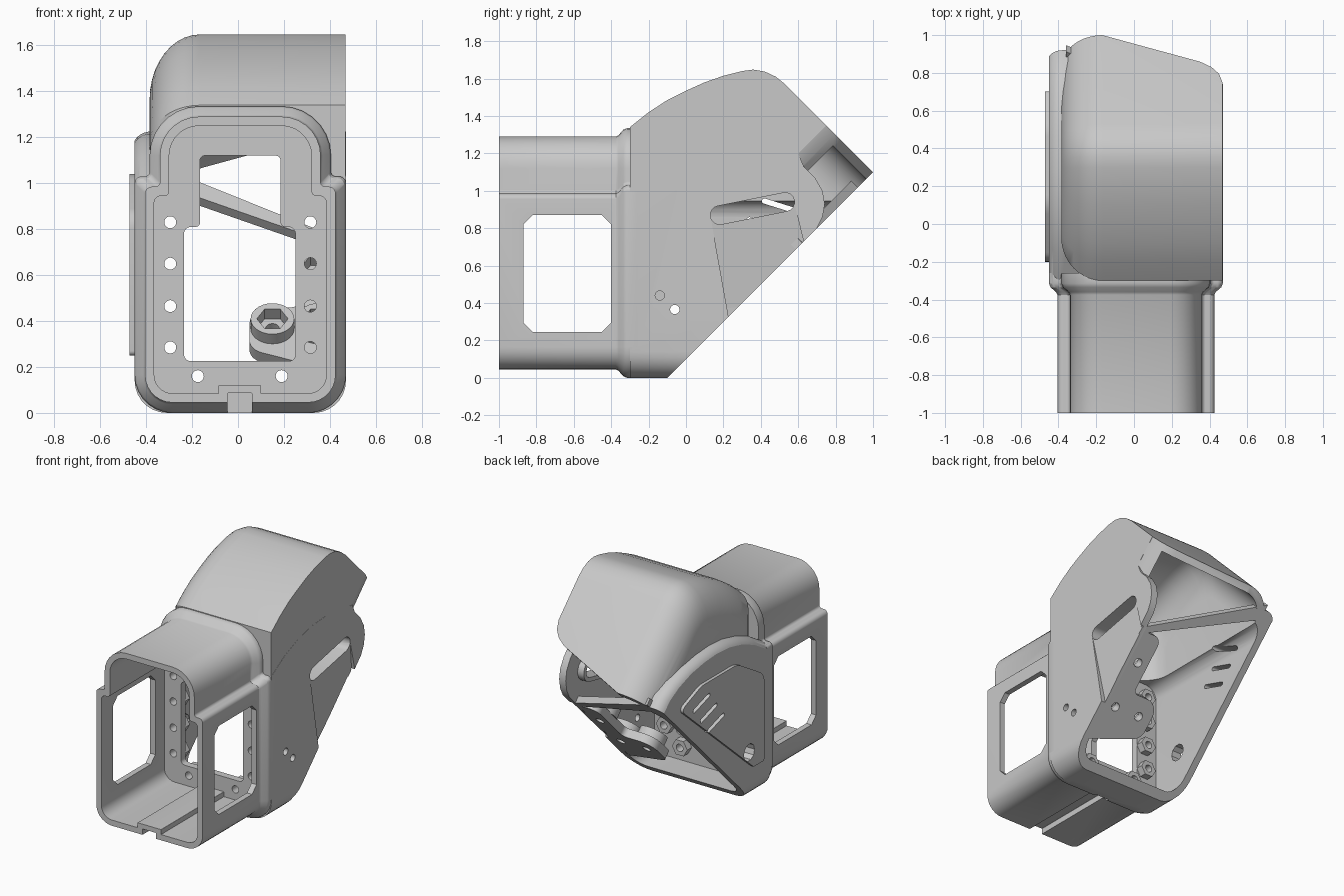
import bpy, bmesh, math
from mathutils import Vector

if "Cube" in bpy.data.objects:
    bpy.data.objects.remove(bpy.data.objects["Cube"], do_unlink=True)

grey = bpy.data.materials.new("light_grey")
grey.use_nodes = True
grey.diffuse_color = (0.58, 0.58, 0.58, 1)
grey.node_tree.nodes["Principled BSDF"].inputs["Base Color"].default_value = (0.58, 0.58, 0.58, 1)

R2 = math.sqrt(2)
CX = 0.01
# Extrusion frames: u runs up the slanted underside, v is its inward normal
FRAME = {
    "x": lambda a, b, t: (t, a, b),
    "y": lambda a, b, t: (a, t, b),
    "u": lambda a, b, t: (a, (t - b) / R2, (t + b) / R2),
    "v": lambda a, b, t: (a, (b - t) / R2, (b + t) / R2),
}


def loft(name, rings):
    bm = bmesh.new()
    rows = [[bm.verts.new(p) for p in ring] for ring in rings]
    n = len(rows[0])
    for r0, r1 in zip(rows, rows[1:]):
        for i in range(n):
            bm.faces.new((r0[i], r0[(i + 1) % n], r1[(i + 1) % n], r1[i]))
    bm.faces.new(rows[0][::-1])
    bm.faces.new(rows[-1])
    bmesh.ops.recalc_face_normals(bm, faces=bm.faces)
    mesh = bpy.data.meshes.new(name)
    bm.to_mesh(mesh)
    bm.free()
    mesh.materials.append(grey)
    ob = bpy.data.objects.new(name, mesh)
    bpy.context.collection.objects.link(ob)
    return ob


def prism(name, pts, axis, t0, t1):
    return loft(name, [[FRAME[axis](p[0], p[1], t) for p in pts] for t in (t0, t1)])


def rounded(pts, n=7):
    """Round each corner (a, b, radius) with an arc."""
    out = []
    for i, (a, b, r) in enumerate(pts):
        p = Vector((a, b))
        d1 = (Vector(pts[i - 1][:2]) - p).normalized()
        d2 = (Vector(pts[(i + 1) % len(pts)][:2]) - p).normalized()
        half = d1.angle(d2) / 2
        c = p + (d1 + d2).normalized() * r / math.sin(half)
        s = (p + d1 * r / math.tan(half) - c).normalized()
        e = (p + d2 * r / math.tan(half) - c).normalized()
        out += [tuple(c + s.slerp(e, k / n) * r) for k in range(n + 1)]
    return out


def box(x0, x1, z0, z1, r):
    return rounded([(x0, z0, r), (x1, z0, r), (x1, z1, r), (x0, z1, r)])


def circle(a, b, r, n=20):
    return [(a + r * math.cos(math.tau * k / n), b + r * math.sin(math.tau * k / n)) for k in range(n)]


def pill(a, b, r):
    """Capsule outline from a to b."""
    a, b = Vector(a), Vector(b)
    ang = math.atan2(b.y - a.y, b.x - a.x)
    out = []
    for c, start in ((b, ang - math.pi / 2), (a, ang + math.pi / 2)):
        out += [(c.x + r * math.cos(start + math.pi * k / 8), c.y + r * math.sin(start + math.pi * k / 8))
                for k in range(9)]
    return out


def combine(ob, tool, op="DIFFERENCE"):
    m = ob.modifiers.new("combine", "BOOLEAN")
    m.operation, m.solver, m.object = op, "EXACT", tool
    bpy.context.view_layer.objects.active = ob
    bpy.ops.object.modifier_apply(modifier=m.name)
    bpy.data.objects.remove(tool, do_unlink=True)
    return ob


def cut(ob, pts, axis, t0, t1):
    combine(ob, prism("cutter", pts, axis, t0, t1))


def section(o):
    """Stepped sleeve outline grown by o."""
    hl, hu, z0, zs, zt = 0.415 + o, 0.35 + o, 0.045 - o, 0.985 + o, 1.29 + o
    right = [(hl, z0, 0.12 + o), (hl, zs, 0.03), (hu, zs, 0.02), (hu, zt, 0.17 + o)]
    left = [(-a, b, r) for a, b, r in reversed(right)]
    return rounded([(a + CX, b, r) for a, b, r in right + left])


def cheek(name, pts, center, x0, x1, r, f, scale=1.0):
    """Side profile extruded along x with a rounded edge on the x0 side."""
    rings = []
    for k in range(11):
        a = math.pi / 2 * k / 10
        s = scale * (1 - f * (1 - math.sin(a)))
        x = x0 + r * (1 - math.cos(a))
        rings.append([(x, center[0] + (y - center[0]) * s, center[1] + (z - center[1]) * s) for y, z in pts])
    rings.append([(x1, p[1], p[2]) for p in rings[-1]])
    return loft(name, rings)


# Body: lower box under an arched side bulge, joined with the hood
hood_profile = [(-0.3, 1.34), (-0.2, 1.42), (-0.1, 1.485), (0, 1.535), (0.1, 1.58), (0.2, 1.615), (0.3, 1.64),
                (0.36, 1.648), (0.42, 1.638), (0.48, 1.61), (0.53, 1.57), (1.4, 0.7), (1.4, 0.3), (-0.3, 0.3)]
bulge_profile = [(-1.2, 0.9), (-0.3, 1.03), (-0.15, 1.12), (0, 1.18), (0.15, 1.215), (0.3, 1.225), (0.45, 1.215),
                 (0.6, 1.19), (0.75, 1.14), (0.86, 1.08), (0.94, 1.0), (0.98, 0.9), (1.0, -0.6), (-1.2, -0.6)]
housing = prism("housing", rounded([(-0.45, 0, 0.14), (0.47, 0, 0.14), (0.47, 1.3, 0.01), (-0.45, 1.3, 0.01)]),
                "y", -0.3, 1.1)
combine(housing, cheek("bulge", bulge_profile, (0.3, 0.6), -0.46, 0.6, 0.08, 0.12), "INTERSECT")
combine(housing, cheek("hood", hood_profile, (0.3, 0.9), -0.385, 0.469, 0.22, 0.38), "UNION")

# Front sleeve and its flared collar
steps = [(-1, 0), (-0.375, 0), (-0.36, 0.008), (-0.335, 0.037), (-0.315, 0.045), (-0.26, 0.045)]
combine(housing, loft("sleeve", [[(x, y, z) for x, z in section(o)] for y, o in steps]), "UNION")

# Thick pocket behind the side slot
combine(housing, prism("slot_pocket", pill((0.18, 0.87), (0.53, 0.94), 0.08), "x", 0.37, 0.45), "UNION")

# Hollow out the sleeve, lower body and hood
cut(housing, section(-0.04), "y", -1.1, -0.3)
cavity = prism("cavity", box(-0.4, 0.42, 0.05, 0.95, 0.09), "y", -0.25, 1.2)
combine(cavity, prism("pocket_gap", pill((0.18, 0.87), (0.53, 0.94), 0.08), "x", 0.37, 0.5))
combine(housing, cavity)
hollow = cheek("hollow", hood_profile, (0.3, 0.9), -0.335, 0.419, 0.18, 0.34, 0.92)
combine(hollow, prism("pocket_gap", pill((0.18, 0.87), (0.53, 0.94), 0.079), "x", 0.371, 0.5))
combine(housing, hollow)

# Slanted open underside
cut(housing, [(-0.6, -0.5), (2, 2.1), (2, -0.5)], "x", -1, 1)

# Scooped corner at the end of the hood
scoop = prism("scoop", [(-0.17, 0.07), (0.35, 0.27), (0.41, 0.31), (0.45, 0.36), (0.47, 0.43), (0.6, 0.43),
                        (0.6, 0), (-0.17, 0)], "u", 0.9, 1.7)
combine(scoop, prism("lobe", [(0.6, 1.2), (0.63, 1.13), (0.69, 1.07), (0.73, 1.0), (0.742, 0.93), (0.73, 0.86),
                              (0.69, 0.78), (1.6, 0.9), (1.6, 2.2)], "x", -1, 1), "INTERSECT")
combine(housing, scoop)

# Sleeve windows, bulkhead opening and underside groove
w = [(-0.87, 0.295), (-0.82, 0.245), (-0.45, 0.245), (-0.4, 0.295),
     (-0.4, 0.82), (-0.45, 0.87), (-0.82, 0.87), (-0.87, 0.82)]
cut(housing, w, "x", -1, 1)
cut(housing, rounded([(-0.235, 0.225, 0.03), (0.25, 0.225, 0.03), (0.25, 0.81, 0.03), (0.185, 0.81, 0.02),
                      (0.185, 1.12, 0.02), (-0.165, 1.12, 0.02), (-0.165, 0.81, 0.02), (-0.235, 0.81, 0.03)]),
    "y", -0.4, -0.15)

# Bolt holes through the bulkhead, with hexagonal nut seats behind
bolts = [(x, z) for x in (-0.295, 0.315) for z in (0.285, 0.465, 0.65, 0.83)] + [(-0.175, 0.16), (0.19, 0.16)]
for i, (x, z) in enumerate(bolts):
    cut(housing, circle(x, z, 0.026), "y", -0.4, -0.2)
    seat = prism("nut_seat_%d" % i, circle(x, z, 0.06, 6), "y", -0.255, -0.2)
    cut(seat, circle(x, z, 0.026), "y", -0.3, -0.1)

# Side wall: slot, shallow ramp and two pin holes
ramp = [(0.13, 0.87), (0.58, 0.93), (0.66, 0.6), (0.25, 0.2)]
depth = [0.469, 0.469, 0.43, 0.43]
combine(housing, loft("ramp", [[(d, *p) for d, p in zip(depth, ramp)], [(0.6, *p) for p in ramp]]))
cut(housing, pill((0.18, 0.87), (0.53, 0.94), 0.05), "x", 0.3, 0.6)
for y, z in ((-0.14, 0.44), (-0.06, 0.365)):
    cut(housing, circle(y, z, 0.025), "x", 0.35, 0.6)

# Raised panel with vents and an access hole on the bulged side
panel = prism("side_panel", rounded([(-0.2, 0.25, 0.02), (-0.08, 0.25, 0.02), (0.73, 0.95, 0.03),
                                     (0.5, 1.04, 0.2), (0.1, 1.04, 0.2), (-0.2, 0.86, 0.1)]), "x", -0.472, -0.44)
for ob in (housing, panel):
    for k in range(3):
        y, z = 0.5 - 0.08 * k, 0.92 - 0.1 * k
        cut(ob, pill((y - 0.08, z + 0.025), (y + 0.08, z - 0.025), 0.014), "x", -0.6, -0.3)
    cut(ob, circle(-0.03, 0.37, 0.06, 10), "x", -0.6, -0.3)

# Floor rail over a groove
rail = prism("floor_rail", box(-0.085, 0.1, 0.07, 0.12, 0.004), "y", -1, -0.29)
for ob in (housing, rail):
    cut(ob, box(-0.045, 0.06, -0.1, 0.086, 0.002), "y", -1.1, -0.31)

# Cross bar over the slanted opening
prism("cross_bar", [(0.45, 0.9), (0.45, 0.95), (-0.36, 1.41), (-0.36, 1.3)], "v", 0.071, 0.12)

# Mounting plate with three nut bosses on the slanted plane
plate = prism("mounting_plate", rounded([(0.44, 0.12, 0.02), (0.44, 0.93, 0.02), (0.27, 0.93, 0.06),
                                         (0.27, 0.52, 0.04), (0.05, 0.52, 0.1), (0.05, 0.26, 0.08)]),
              "v", 0.071, 0.13)
for i, (x, u) in enumerate(((0.15, 0.39), (0.35, 0.39), (0.35, 0.72))):
    cut(plate, circle(x, u, 0.03), "v", 0, 0.3)
    boss = prism("nut_boss_%d" % i, circle(x, u, 0.095, 28), "v", 0.125, 0.19)
    cut(boss, circle(x, u, 0.068, 6), "v", 0.1, 0.3)

# Smooth curved surfaces, keep edges crisp
bpy.ops.object.select_all(action="DESELECT")
for ob in bpy.context.collection.objects:
    if ob.type == "MESH" and grey.name in ob.data.materials:
        ob.select_set(True)
bpy.context.view_layer.objects.active = housing
bpy.ops.object.shade_smooth_by_angle(angle=math.radians(28))
